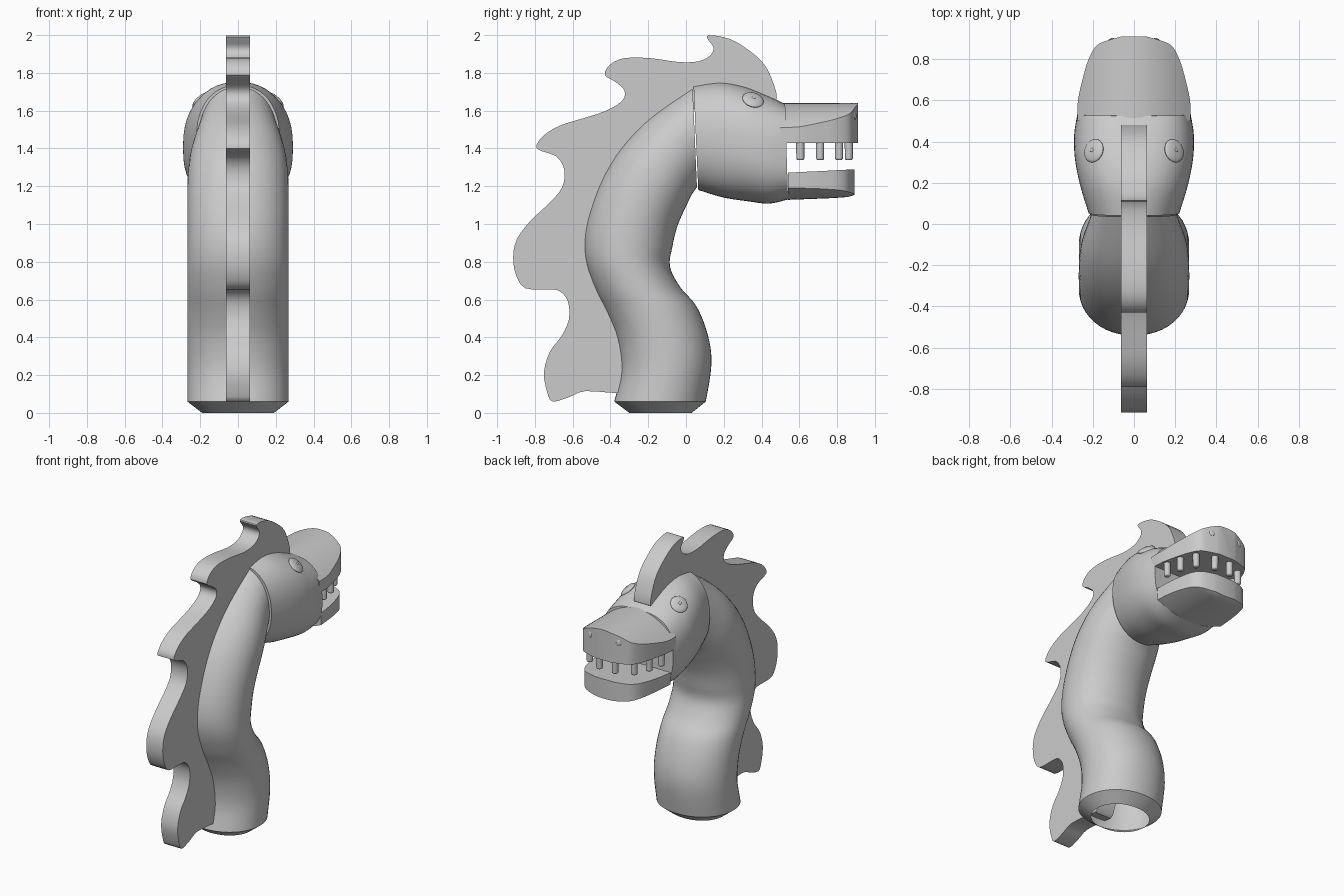
import bpy, bmesh
from math import cos, sin, pi, radians
from mathutils import Vector

if "Cube" in bpy.data.objects:
    bpy.data.objects.remove(bpy.data.objects["Cube"])


def smooth_path(pts, steps, closed=False):
    """Catmull-Rom resampling of tuples of any length."""
    n, out = len(pts), []
    for i in range(n if closed else n - 1):
        ids = [i - 1, i, i + 1, i + 2]
        ids = [k % n if closed else min(max(k, 0), n - 1) for k in ids]
        a, b, c, d = (Vector(pts[k]) for k in ids)
        for s in range(steps):
            t = s / steps
            out.append(0.5 * (2 * b + (c - a) * t + (2 * a - 5 * b + 4 * c - d) * t ** 2
                              + (3 * b - a - 3 * c + d) * t ** 3))
    if not closed:
        out.append(Vector(pts[-1]))
    return out


def finish(name, bm, angle=35):
    bmesh.ops.recalc_face_normals(bm, faces=bm.faces)
    me = bpy.data.meshes.new(name)
    bm.to_mesh(me)
    bm.free()
    me.shade_smooth()
    me.set_sharp_from_angle(angle=radians(angle))
    ob = bpy.data.objects.new(name, me)
    bpy.context.collection.objects.link(ob)
    return ob


def loft(name, rings, caps=True, angle=35):
    bm = bmesh.new()
    vs = [[bm.verts.new(p) for p in r] for r in rings]
    n = len(rings[0])
    for a, b in zip(vs, vs[1:]):
        for i in range(n):
            bm.faces.new((a[i], a[(i + 1) % n], b[(i + 1) % n], b[i]))
    if caps:
        bm.faces.new(vs[0])
        bm.faces.new(vs[-1])
    return finish(name, bm, angle)


def oval(sec, n=48):
    """Section: back y,z / front y,z / half width / roundness exponent."""
    y0, z0, y1, z1, w, e = sec
    ring = []
    for i in range(n):
        c, s = cos(2 * pi * i / n), sin(2 * pi * i / n)
        c = abs(c) ** (2 / e) * (1 if c > 0 else -1)
        s = abs(s) ** (2 / e) * (1 if s > 0 else -1)
        ring.append((w * c, (y0 + y1) / 2 + (y0 - y1) / 2 * s,
                     (z0 + z1) / 2 + (z0 - z1) / 2 * s))
    return ring


# Neck: open-bottomed S-shaped tube with a chamfered foot
neck = [(-.38, .06, .105, .06, .268, 2.1), (-.345, .22, .135, .26, .268, 2.1),
        (-.365, .39, .115, .415, .268, 2.1), (-.42, .53, .055, .565, .268, 2.1),
        (-.48, .65, -.03, .665, .268, 2.1), (-.53, .79, -.085, .775, .268, 2.1),
        (-.54, .92, -.072, .88, .268, 2.1), (-.51, 1.07, -.05, .975, .268, 2.1),
        (-.44, 1.25, -.018, 1.055, .268, 2.1), (-.34, 1.41, .008, 1.11, .265, 2.1),
        (-.19, 1.565, .03, 1.155, .25, 2.1), (.035, 1.725, .058, 1.195, .208, 2.1)]
rings = [oval((-.30, 0, .03, 0, .19, 2.1))] + [oval(s) for s in smooth_path(neck, 4)]
loft("neck", rings, caps=False)

# Head: rounded block ending in a flat mouth wall
head = [(.04, 1.735, .065, 1.18, .22, 2.2), (.18, 1.752, .20, 1.14, .262, 2.3),
        (.31, 1.728, .33, 1.12, .287, 2.4), (.43, 1.68, .44, 1.108, .29, 2.5),
        (.525, 1.635, .54, 1.13, .275, 2.8)]
loft("head", [oval(s) for s in smooth_path(head, 5)])


def jaw(name, sections, drop, n=24):
    """Sections: y, half width, flat z, crown z; the crown falls off to the sides."""
    rings = []
    for y, w, flat, crown in smooth_path(sections, 3):
        ring = [(w, y, flat)]
        for i in range(n + 1):
            x = w * cos(pi * i / n)
            ring.append((x, y, crown - drop * (x / .277) ** 2))
        rings.append(ring + [(-w, y, flat)])
    return loft(name, rings, angle=40)


# Upper and lower jaws
jaw("snout", [(.50, .275, 1.43, 1.64), (.60, .272, 1.43, 1.64), (.72, .245, 1.43, 1.64),
              (.80, .22, 1.43, 1.64), (.865, .183, 1.43, 1.64), (.89, .13, 1.43, 1.64),
              (.91, .06, 1.43, 1.64)], .13)
jaw("lower_jaw", [(.54, .26, 1.272, 1.128), (.65, .25, 1.277, 1.132), (.75, .23, 1.282, 1.136),
                  (.82, .205, 1.286, 1.14), (.865, .16, 1.288, 1.145),
                  (.893, .07, 1.29, 1.155)], -.07)

# Crest: wavy fin cut from a flat board
crest = [(-.28, .11), (-.37, .105), (-.535, .115), (-.615, .085), (-.705, .06), (-.735, .11),
         (-.752, .215), (-.72, .325), (-.66, .405), (-.62, .495), (-.625, .59), (-.67, .645),
         (-.73, .654), (-.85, .66), (-.90, .73), (-.915, .825), (-.895, .92), (-.825, 1.015),
         (-.72, 1.115), (-.655, 1.195), (-.645, 1.29), (-.69, 1.36), (-.79, 1.40),
         (-.757, 1.465), (-.67, 1.52), (-.56, 1.555), (-.43, 1.597), (-.34, 1.65),
         (-.325, 1.705), (-.37, 1.75), (-.43, 1.79), (-.40, 1.845), (-.325, 1.878),
         (-.19, 1.878), (-.035, 1.857), (.07, 1.862), (.13, 1.894), (.145, 1.936),
         (.11, 1.988), (.14, 1.999), (.23, 1.98), (.31, 1.936), (.40, 1.862), (.45, 1.778),
         (.48, 1.66), (.40, 1.64), (.2, 1.65), (.02, 1.6), (-.12, 1.5), (-.28, 1.3),
         (-.38, 1.1), (-.42, .9), (-.38, .7), (-.28, .5), (-.24, .3)]
outline = smooth_path(crest, 3, closed=True)
loft("crest", [[(x, p[0], p[1]) for p in outline] for x in (-.063, .063)])


def ball(name, loc, normal, size):
    bm = bmesh.new()
    bmesh.ops.create_uvsphere(bm, u_segments=24, v_segments=12, radius=1)
    ob = finish(name, bm)
    ob.location, ob.scale = loc, size
    ob.rotation_euler = Vector(normal).to_track_quat('Z', 'Y').to_euler()


# Teeth, eyes and nostrils, mirrored left and right
for side, s in (("left", -1), ("right", 1)):
    for i, (x, y) in enumerate([(.235, .605), (.215, .71), (.17, .81), (.06, .862)]):
        bm = bmesh.new()
        bmesh.ops.create_cone(bm, cap_ends=True, segments=16, radius1=.021, radius2=.022,
                              depth=.11)
        tooth = finish(f"tooth_{side}_{i + 1}", bm)
        tooth.location = (s * x, y, 1.393)
        bevel = tooth.modifiers.new("round_tip", 'BEVEL')
        bevel.width, bevel.segments = .01, 3
    look = Vector((s * .62, .25, .74)).normalized()
    eye = Vector((s * .195, .355, 1.657))
    ball(f"eye_{side}", eye, look, (.058, .058, .018))
    ball(f"pupil_{side}", eye + look * .016, look, (.01, .01, .006))
    ball(f"nostril_{side}", (s * .11, .893, 1.575), (s * .3, 1, .1), (.018, .024, .008))
